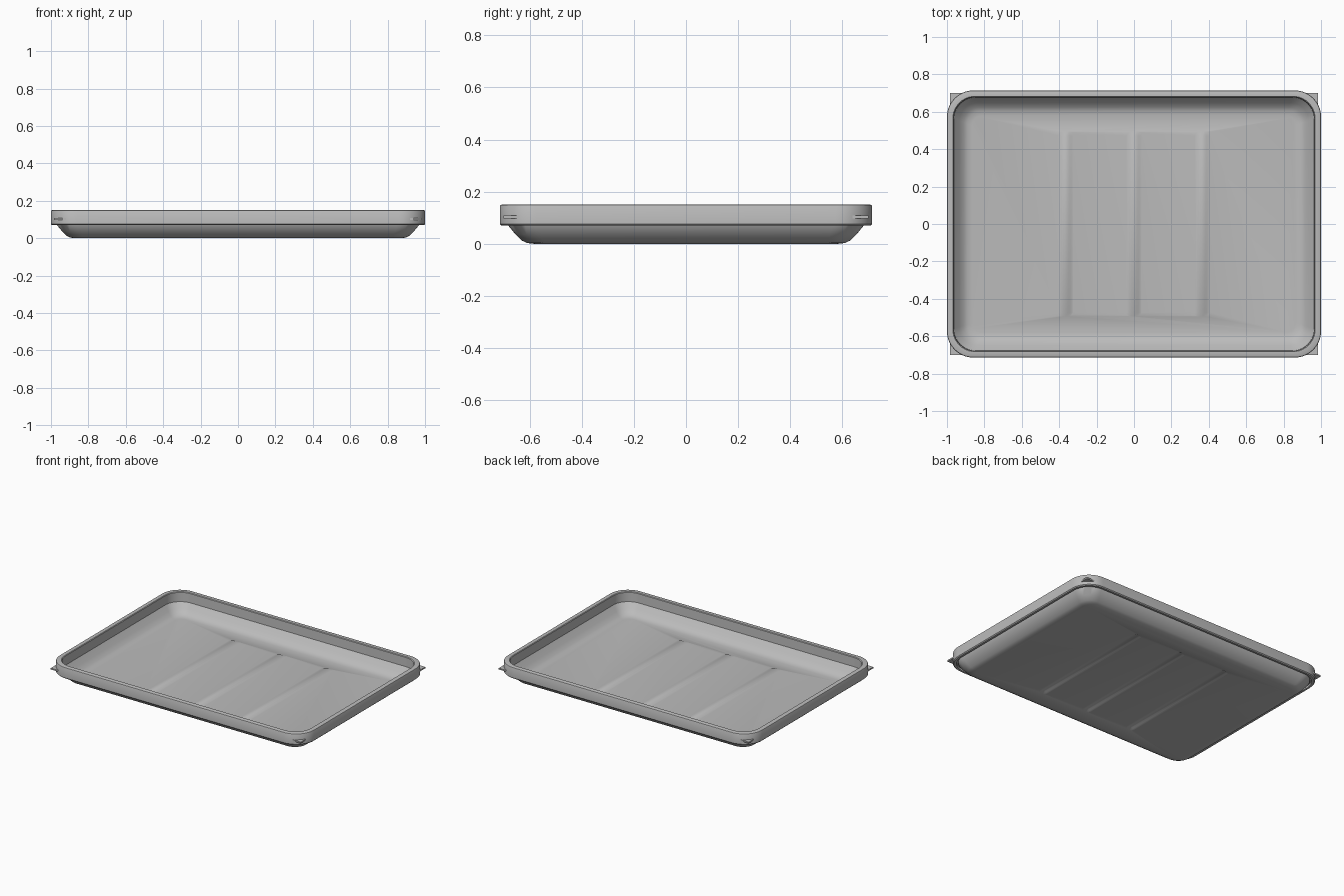
import bpy, bmesh, math

cube = bpy.data.objects.get("Cube")
if cube:
    bpy.data.objects.remove(cube, do_unlink=True)

HALF_X, HALF_Y, CORNER = 1.0, 0.714, 0.14
FLOOR = 0.01

grey = bpy.data.materials.new("grey plastic")
grey.use_nodes = True
grey.diffuse_color = (0.5, 0.5, 0.5, 1)
grey.node_tree.nodes["Principled BSDF"].inputs["Base Color"].default_value = grey.diffuse_color


def make_object(name, bm):
    bmesh.ops.recalc_face_normals(bm, faces=bm.faces)
    mesh = bpy.data.meshes.new(name)
    bm.to_mesh(mesh)
    bm.free()
    mesh.materials.append(grey)
    obj = bpy.data.objects.new(name, mesh)
    bpy.context.collection.objects.link(obj)
    return obj


def rounded_ring(bm, inset, z, steps=10):
    """Rounded rectangle of vertices, inset from the outer rim."""
    r = CORNER - inset * 0.65
    ring = []
    for quarter, (sx, sy) in enumerate([(1, 1), (-1, 1), (-1, -1), (1, -1)]):
        cx, cy = sx * (HALF_X - inset - r), sy * (HALF_Y - inset - r)
        for i in range(steps + 1):
            a = (quarter + i / steps) * math.pi / 2
            ring.append(bm.verts.new((cx + r * math.cos(a), cy + r * math.sin(a), z)))
    return ring


def make_tray():
    # Inset and height, from underside centre, round the rim, to the inner floor
    profile = [(0.13, 0), (0.105, 0.003), (0.085, 0.012), (0.06, 0.036),
               (0.032, 0.07), (0.03, 0.082), (0.022, 0.082), (0.02, 0.07),
               (0.006, 0.07), (0, 0.076), (0, 0.144), (0.002, 0.148),
               (0.006, 0.15), (0.031, 0.15), (0.035, 0.146), (0.037, 0.082),
               (0.066, 0.046), (0.09, 0.023), (0.11, 0.013), (0.135, FLOOR)]
    bm = bmesh.new()
    rings = [rounded_ring(bm, inset, z) for inset, z in profile]
    for low, high in zip(rings, rings[1:]):
        for i in range(len(low)):
            j = (i + 1) % len(low)
            bm.faces.new((low[i], low[j], high[j], high[i]))
    bm.faces.new(rings[0])
    bm.faces.new(rings[-1])
    return make_object("tray", bm)


def make_rib(name, x, z, width, length, height, depth):
    """Soft bump with short sloping ends, closed below."""
    bm = bmesh.new()
    count = 8
    end = 0.022
    rows = []
    for y, h in ((-length, 0), (end - length, height), (length - end, height), (length, 0)):
        top = []
        for i in range(count + 1):
            t = 2 * i / count - 1
            bump = (1 + math.cos(math.pi * t)) / 2
            top.append(bm.verts.new((x + t * width, y, z - 0.0008 + h * bump)))
        base = [bm.verts.new((x + s * width, y, z - depth)) for s in (1, -1)]
        rows.append(top + base)
    for a, b in zip(rows, rows[1:]):
        for i in range(len(a)):
            j = (i + 1) % len(a)
            bm.faces.new((a[i], a[j], b[j], b[i]))
    bm.faces.new(rows[0])
    bm.faces.new(rows[-1])
    return make_object(name, bm)


def apply_boolean(target, tool, operation):
    tool.hide_render = True
    mod = target.modifiers.new(operation.lower(), 'BOOLEAN')
    mod.operation = operation
    mod.solver = 'EXACT'
    mod.object = tool
    bpy.context.view_layer.objects.active = target
    bpy.ops.object.modifier_apply(modifier=mod.name)
    bpy.data.objects.remove(tool, do_unlink=True)


# Tray shell with three ribs pressed up through the floor
tray = make_tray()
for rib_x in (-0.365, 0, 0.365):
    apply_boolean(tray, make_rib("rib", rib_x, FLOOR, 0.045, 0.495, 0.012, 0.004), 'UNION')
    apply_boolean(tray, make_rib("groove", rib_x, 0, 0.04, 0.49, 0.012, 0.02), 'DIFFERENCE')

bpy.ops.object.select_all(action='DESELECT')
tray.select_set(True)
bpy.context.view_layer.objects.active = tray
bpy.ops.object.shade_smooth_by_angle(angle=math.radians(32))

# Thin triangular tabs at the four corners
for side, sx in (("left", 1), ("right", -1)):
    for end_name, sy in (("front", -1), ("back", 1)):
        bm = bmesh.new()
        corner = [(0.984, 0.7), (0.984, 0.6), (0.88, 0.7)]
        face = bm.faces.new([bm.verts.new((sx * x, sy * y, 0.098)) for x, y in corner])
        new = bmesh.ops.extrude_face_region(bm, geom=[face])["geom"]
        bmesh.ops.translate(bm, vec=(0, 0, 0.01),
                            verts=[v for v in new if isinstance(v, bmesh.types.BMVert)])
        make_object(f"{end_name}_{side}_tab", bm)
